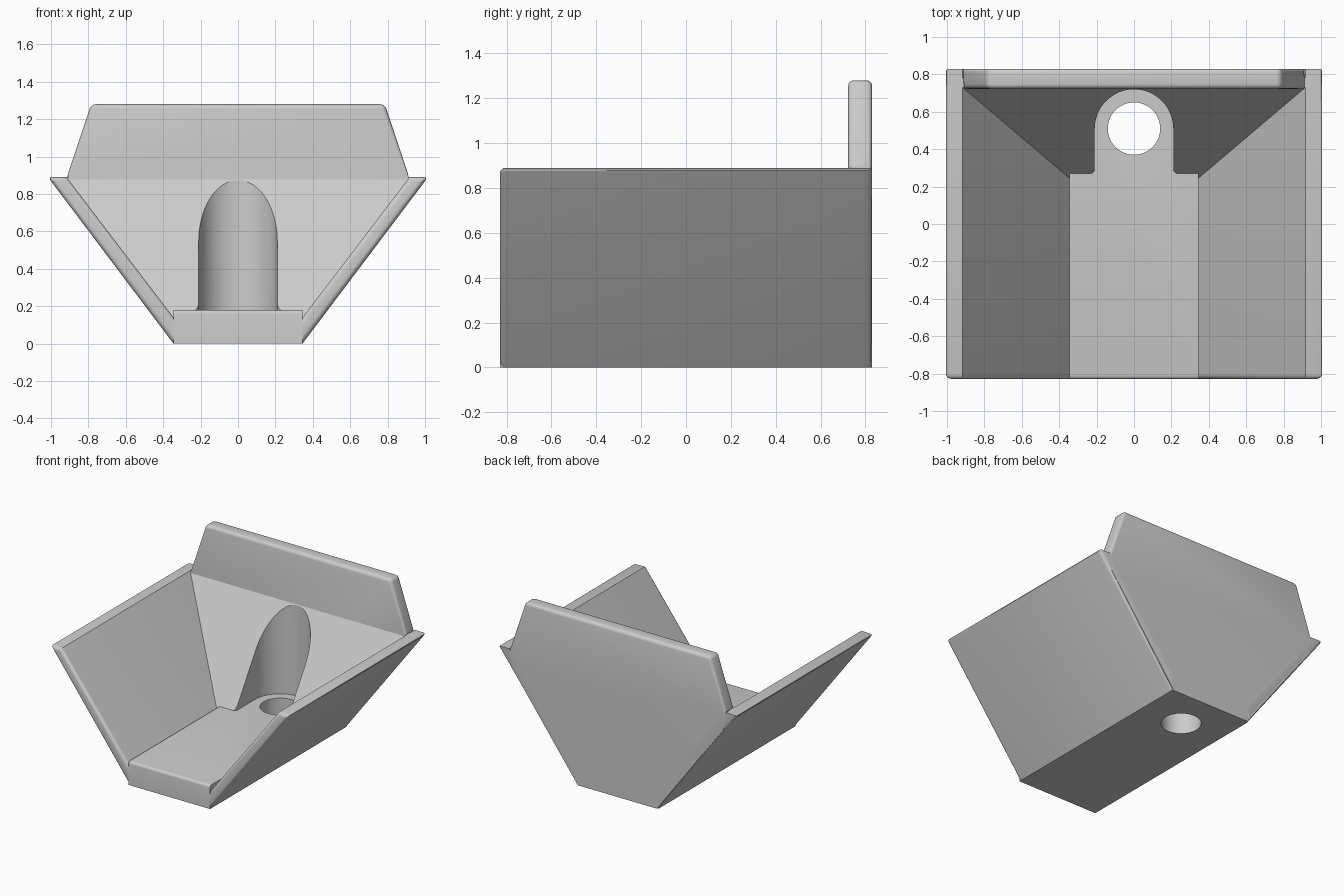
import bpy, bmesh
from math import sin, cos, pi, radians
from mathutils import Vector

cube = bpy.data.objects.get("Cube")
if cube:
    bpy.data.objects.remove(cube, do_unlink=True)

grey = bpy.data.materials.new("light grey plastic")
grey.use_nodes = True
colour = (0.6, 0.6, 0.6, 1)
grey.diffuse_color = colour
grey.node_tree.nodes["Principled BSDF"].inputs["Base Color"].default_value = colour

FRONT, BACK = -0.83, 0.83


def add_part(name, bm):
    bmesh.ops.recalc_face_normals(bm, faces=bm.faces)
    mesh = bpy.data.meshes.new(name)
    bm.to_mesh(mesh)
    bm.free()
    mesh.materials.append(grey)
    obj = bpy.data.objects.new(name, mesh)
    bpy.context.collection.objects.link(obj)
    return obj


def prism(points, offset):
    """Extrude a closed loop of 3D points along an offset."""
    bm = bmesh.new()
    face = bm.faces.new([bm.verts.new(p) for p in points])
    result = bmesh.ops.extrude_face_region(bm, geom=[face], use_keep_orig=True)
    moved = [g for g in result["geom"] if isinstance(g, bmesh.types.BMVert)]
    bmesh.ops.translate(bm, verts=moved, vec=offset)
    return bm


def along_y(profile, y0, y1):
    return prism([(x, y0, z) for x, z in profile], (0, y1 - y0, 0))


def round_edges(bm, rule, radius):
    edges = [e for e in bm.edges if rule(e.verts[0].co, e.verts[1].co)]
    bmesh.ops.bevel(bm, geom=edges, offset=radius, segments=4,
                    profile=0.5, affect="EDGES")


def cut(obj, cutter):
    mod = obj.modifiers.new("cut", "BOOLEAN")
    mod.operation = "DIFFERENCE"
    mod.solver = "EXACT"
    mod.object = cutter
    bpy.context.view_layer.objects.active = obj
    bpy.ops.object.modifier_apply(modifier=mod.name)
    bpy.data.objects.remove(cutter, do_unlink=True)


def arc(cx, cy, r, a0, a1, n):
    return [(cx + r * cos(a0 + (a1 - a0) * i / n),
             cy + r * sin(a0 + (a1 - a0) * i / n)) for i in range(n + 1)]


# Floor with a rounded front lip and a screw hole
half = 0.345
bm = along_y([(-half, 0), (half, 0), (half, 0.18), (-half, 0.18)], FRONT, BACK - 0.01)
round_edges(bm, lambda a, b: max(a.y, b.y) < -0.8 and min(a.z, b.z) > 0.1, 0.02)
floor = add_part("floor", bm)
hole = arc(0, 0.51, 0.14, 0, 2 * pi, 48)[:-1]
cut(floor, add_part("hole_cutter", prism([(x, y, -0.1) for x, y in hole], (0, 0, 0.5))))

# Sloping side walls, rounded on the front, the back and the outer rim
parts = [floor]
for side, name in ((1, "left_wall"), (-1, "right_wall")):
    profile = [(half, 0), (1.016, 0.89), (0.917, 0.89), (half, 0.14)]
    bm = along_y([(side * x, z) for x, z in profile], FRONT, BACK)

    def rim(a, b):
        if abs(a.x) < 0.35 and abs(b.x) < 0.35:
            return False
        outer = all(abs(p.x) > 0.95 or p.z < 0.01 for p in (a, b))
        at_front = a.y < 0 and b.y < 0
        return at_front or outer

    round_edges(bm, rim, 0.025)
    parts.append(add_part(name, bm))

# Back panel with a raised tapering tab
right_side = [(0.335, 0), (0.9, 0.76), (0.915, 0.89), (0.785, 1.28)]
outline = right_side + [(-x, z) for x, z in reversed(right_side)]
bm = along_y(outline, 0.723, BACK)
round_edges(bm, lambda a, b: min(a.z, b.z) > 0.85, 0.025)
parts.append(add_part("back_panel", bm))

# Ramp between the floor and the back panel, with a U-shaped tool channel
bm = bmesh.new()
for s in (1, -1):
    for x, y, z in ((0.36, 0.245, 0.14), (0.93, 0.73, 0.889),
                    (0.36, 0.78, 0.14), (0.93, 0.78, 0.889)):
        bm.verts.new((s * x, y, z))
bmesh.ops.convex_hull(bm, input=bm.verts)
bmesh.ops.dissolve_limit(bm, angle_limit=radians(1), verts=bm.verts, edges=bm.edges)
ramp = add_part("ramp", bm)
flare = arc(0.24, 0.298, 0.03, 1.5 * pi, pi, 5)
mouth = [(0.24, 0.1)] + flare
channel = mouth + arc(0, 0.51, 0.21, 0, pi, 32) + [(-x, y) for x, y in reversed(mouth)]
cut(ramp, add_part("channel_cutter", prism([(x, y, 0) for x, y in channel], (0, 0, 1.2))))
parts.append(ramp)

# Smooth the rounded edges and keep the flat faces crisp
bpy.ops.object.select_all(action="DESELECT")
for obj in parts:
    obj.select_set(True)
bpy.context.view_layer.objects.active = floor
bpy.ops.object.shade_smooth_by_angle(angle=radians(30))
